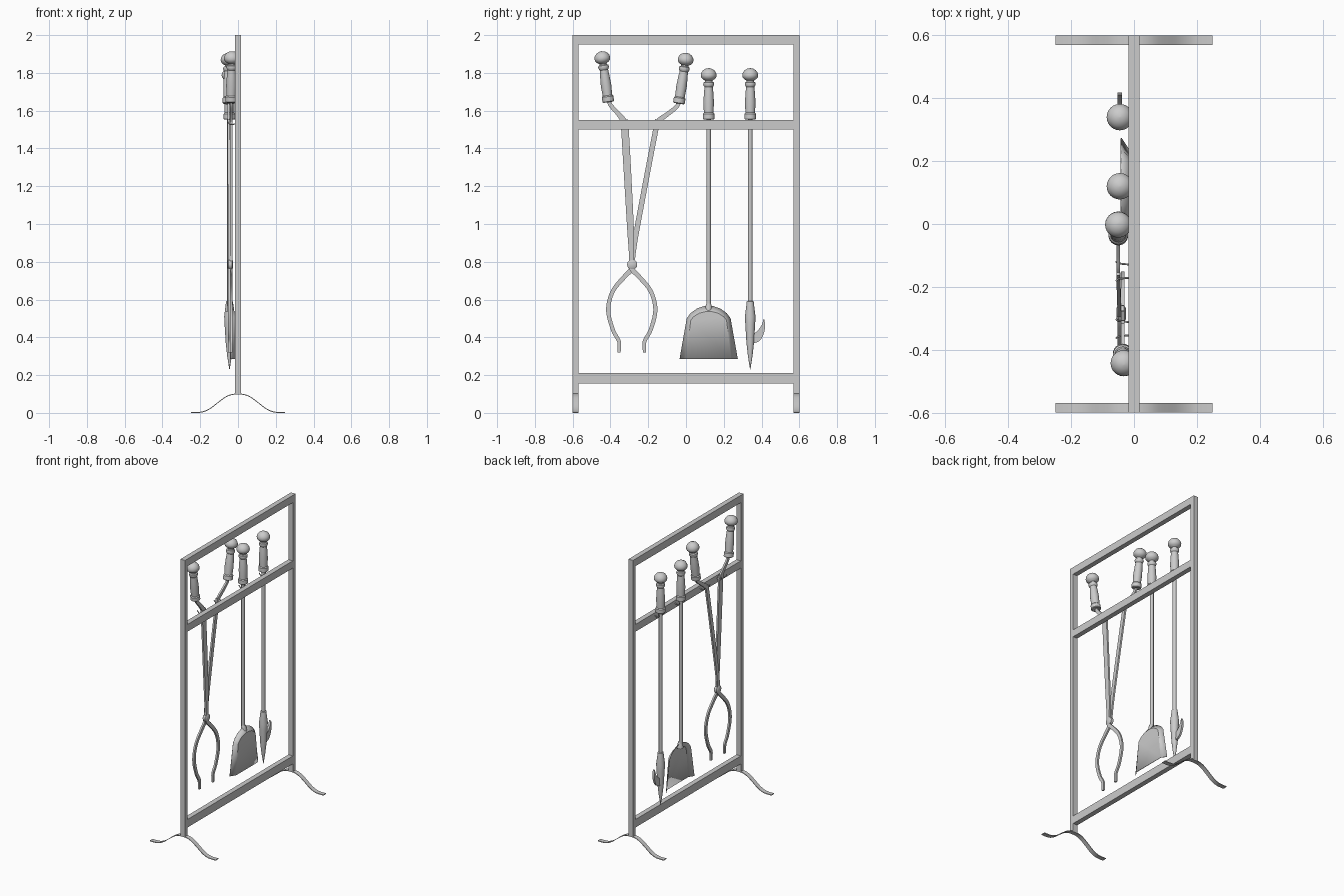
import bpy, bmesh, math
from mathutils import Vector

if "Cube" in bpy.data.objects:
    bpy.data.objects.remove(bpy.data.objects["Cube"])


def make(name, bm, smooth=True):
    bmesh.ops.recalc_face_normals(bm, faces=bm.faces)
    me = bpy.data.meshes.new(name)
    bm.to_mesh(me)
    bm.free()
    if smooth:
        me.shade_smooth()
        me.set_sharp_from_angle(angle=math.radians(35))
    ob = bpy.data.objects.new(name, me)
    bpy.context.collection.objects.link(ob)
    return ob


def box(name, lo, hi):
    bm = bmesh.new()
    bmesh.ops.create_cube(bm, size=1)
    for v in bm.verts:
        v.co = [(l + h) / 2 + c * (h - l) for c, l, h in zip(v.co, lo, hi)]
    return make(name, bm, False)


def skin(bm, rings):
    """Join closed rings of points into a capped tube."""
    vs = [[bm.verts.new(p) for p in r] for r in rings]
    n = len(vs[0])
    for a, b in zip(vs, vs[1:]):
        for i in range(n):
            bm.faces.new((a[i], a[(i + 1) % n], b[(i + 1) % n], b[i]))
    bm.faces.new(vs[0][::-1])
    bm.faces.new(vs[-1])


def lathe(name, profile, base, axis=(0, 0, 1), n=24):
    """profile: (radius, distance along axis)."""
    q = Vector((0, 0, 1)).rotation_difference(Vector(axis).normalized())
    bm = bmesh.new()
    skin(bm, [[Vector(base) + q @ Vector((r * math.cos(t), r * math.sin(t), h))
               for t in (2 * math.pi * i / n for i in range(n))] for r, h in profile])
    return make(name, bm)


def spline(pts, steps=5):
    """Catmull-Rom through points of any dimension."""
    p = [Vector(pts[0])] + [Vector(a) for a in pts] + [Vector(pts[-1])]
    out = []
    for a, b, c, d in zip(p, p[1:], p[2:], p[3:]):
        for i in range(steps):
            t = i / steps
            out.append((b * 2 + (c - a) * t + (a * 2 - b * 5 + c * 4 - d) * t * t
                        + (b * 3 - a - c * 3 + d) * t ** 3) / 2)
    return out + [p[-1]]


def strap(name, pts, thick):
    """Flat bar swept in the yz plane. pts: (y, z, x, width)."""
    bm, rings = bmesh.new(), []
    for i, p in enumerate(pts):
        a, b = pts[max(i - 1, 0)], pts[min(i + 1, len(pts) - 1)]
        n = Vector((0, -(b[1] - a[1]), b[0] - a[0])).normalized() * p[3] / 2
        c, e = Vector((p[2], p[0], p[1])), Vector((thick / 2, 0, 0))
        rings.append([c + n + e, c - n + e, c - n - e, c + n - e])
    skin(bm, rings)
    return make(name, bm)


# frame
D = 0.017
for s, side in ((-1, "front"), (1, "rear")):
    box(side + "_post", (-D, min(s * .57, s * .6), .097), (D, max(s * .57, s * .6), 2))
    half = [(0, .1), (.03, .098), (.065, .085), (.105, .056), (.145, .025),
            (.18, .008), (.21, .003), (.25, .003)]
    path = [(-x, z) for x, z in half[:0:-1]] + half
    bm, rings = bmesh.new(), []
    for x, z in spline(path, 3):
        y0, y1 = s * .57, s * .6
        rings.append([(x, y0, z - .003), (x, y1, z - .003), (x, y1, z + .002), (x, y0, z + .002)])
    skin(bm, rings)
    make(side + "_foot", bm)
for name, z0, z1 in (("top_bar", 1.95, 2), ("hanging_bar", 1.5, 1.55), ("bottom_bar", .155, .21)):
    box(name, (-D, -.575, z0), (D, .575, z1))

# turned handles
HANDLE = [(.026, 0), (.031, .004), (.031, .03), (.026, .036), (.026, .05), (.028, .09),
          (.025, .14), (.022, .172), (.025, .176), (.029, .186), (.027, .196), (.02, .2),
          (.019, .206), (.032, .214), (.04, .224), (.042, .235), (.039, .248), (.029, .262),
          (.014, .27), (.001, .272)]
TX = -.045
lathe("shovel_handle", HANDLE, (TX, .12, 1.553))
lathe("poker_handle", HANDLE, (TX, .34, 1.553))
lathe("tongs_handle_left", HANDLE, (-.036, -.411, 1.645), (.004, -.037, .27))
lathe("tongs_handle_right", HANDLE, (-.05, -.038, 1.637), (0, .042, .27))

# straight shafts
lathe("shovel_shaft", [(.012, 0), (.012, 1.02)], (TX, .12, .55), n=12)
lathe("poker_shaft", [(.012, 0), (.012, 1.0)], (TX, .34, .57), n=12)

# poker head with barb
lathe("poker_head", [(.001, .23), (.012, .3), (.02, .37), (.026, .47), (.028, .51), (.02, .575),
                     (.019, .59), (.012, .592)], (TX, .34, 0), n=16)
strap("poker_barb", spline([(.345, .4, TX, .07), (.375, .402, TX, .05), (.398, .432, TX, .034),
                            (.41, .465, TX, .018), (.412, .498, TX, .003)], 4), .014)

# shovel pan, open toward -x
rim = [(.153, .285), (.115, .5), (.095, .527), (.06, .552), (.022, .565)]
back = [(.118, .285), (.094, .49), (.08, .508), (.05, .527), (.018, .535)]
bm = bmesh.new()


def outline(pts, x):
    full = [(-y, z) for y, z in pts] + pts[::-1]
    return [bm.verts.new((x, .12 + y, z)) for y, z in full]


outer, inner = outline(rim, -.041), outline(back, -.018)
for i in range(len(outer) - 1):
    bm.faces.new((outer[i], outer[i + 1], inner[i + 1], inner[i]))
bm.faces.new(inner)
pan = make("shovel_pan", bm)
mod = pan.modifiers.new("thickness", 'SOLIDIFY')
mod.thickness, mod.offset = .004, 0
lathe("shovel_socket", [(.02, 0), (.018, .025), (.012, .045)], (-.04, .12, .535), n=12)

# tongs: two crossing arms
C = -.287
claw = [(.0, .765, .026), (.035, .725, .024), (.1, .645, .022), (.125, .545, .022),
        (.1, .44, .021), (.07, .385, .02), (.066, .355, .018), (.067, .32, .016)]
arms = {
    "left": (1, -.036, [(-.41, 1.66, -.036, .02), (-.4, 1.63, -.036, .022),
                        (-.36, 1.585, -.036, .024), (-.33, 1.545, -.036, .032),
                        (-.323, 1.5, -.036, .04), (-.295, 1.0, -.036, .036),
                        (-.289, .84, -.036, .026)]),
    "right": (-1, -.046, [(-.036, 1.65, -.05, .02), (-.05, 1.62, -.05, .022),
                          (-.1, 1.58, -.05, .024), (-.145, 1.545, -.05, .028),
                          (-.16, 1.5, -.05, .028), (-.255, 1.0, -.047, .028),
                          (-.28, .84, -.046, .026)]),
}
for side, (s, x, top) in arms.items():
    low = [(C + s * (d if d else 0), z, x, w) for d, z, w in claw]
    strap("tongs_arm_" + side, spline(top + low), .012)
lathe("tongs_pivot", [(.018, -.002), (.027, .004), (.027, .022), (.018, .028)],
      (-.054, C + .002, .785), (1, 0, 0), 16)

# hooks on the hanging bar, a pair per tool
for k, y in enumerate((-.333, -.15, .12, .34)):
    for s in (-1, 1):
        cu = bpy.data.curves.new("hook", 'CURVE')
        cu.dimensions, cu.bevel_depth, cu.bevel_resolution = '3D', .003, 1
        cu.use_fill_caps = True
        pts = spline([(-.015, y + s * .021, 1.53), (-.035, y + s * .023, 1.526),
                      (-.05, y + s * .025, 1.533), (-.056, y + s * .03, 1.548)], 3)
        sp = cu.splines.new('POLY')
        sp.points.add(len(pts) - 1)
        for q, p in zip(sp.points, pts):
            q.co = (*p, 1)
        bpy.context.collection.objects.link(bpy.data.objects.new(f"hook_{k}_{'ab'[s > 0]}", cu))
